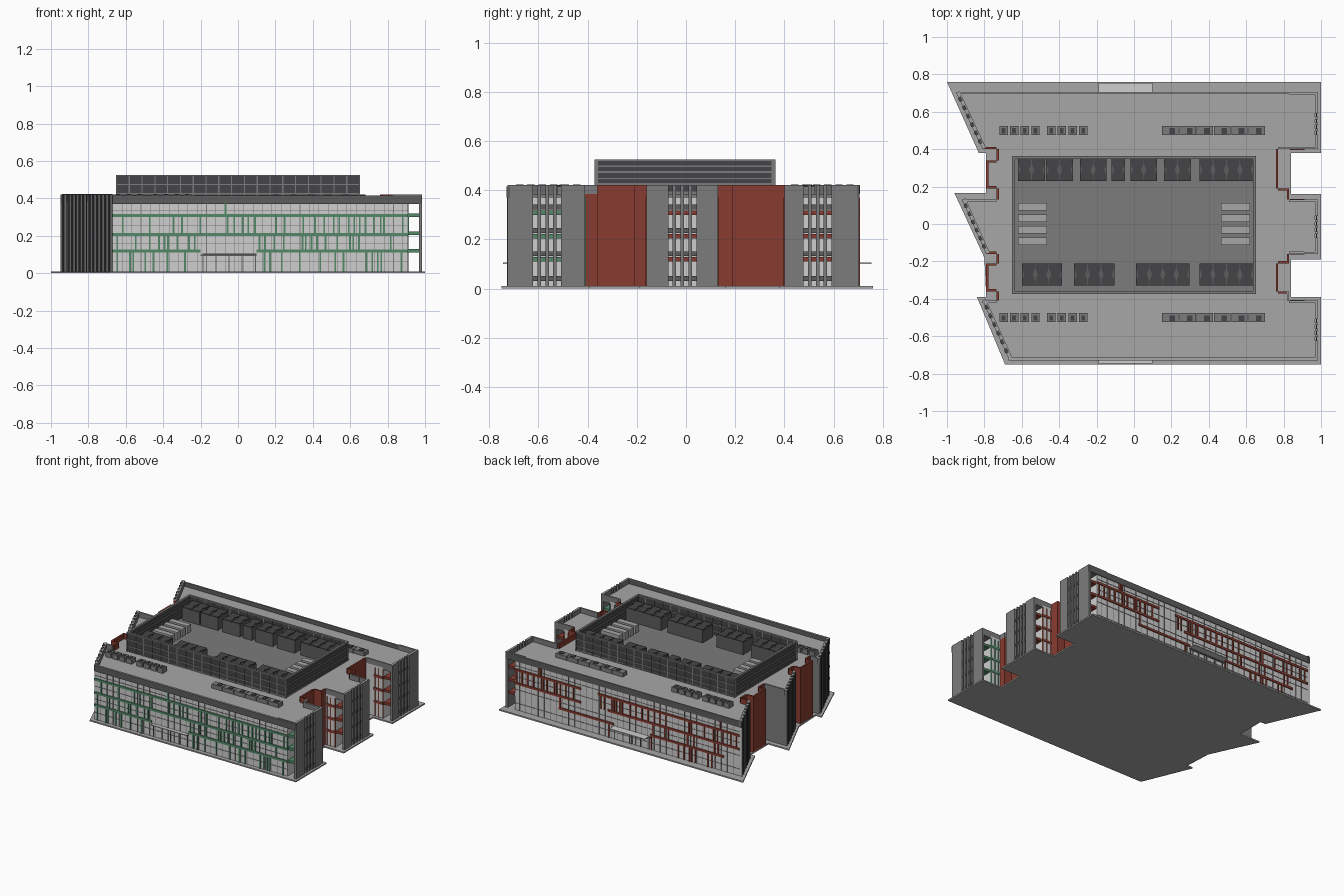
import bpy, bmesh, random
from mathutils import Vector

random.seed(4)
if "Cube" in bpy.data.objects:
    bpy.data.objects.remove(bpy.data.objects["Cube"])


def material(name, r, g, b):
    m = bpy.data.materials.new(name)
    m.use_nodes = True
    m.diffuse_color = (r, g, b, 1)
    m.node_tree.nodes["Principled BSDF"].inputs["Base Color"].default_value = (r, g, b, 1)
    return m


ROOF = material("light grey roof", .38, .39, .38)
WALL = material("mid grey wall", .2, .2, .2)
PARAPET = material("dark grey cladding", .11, .11, .11)
DARK = material("charcoal", .06, .06, .065)
GLASS = material("pale glazing", .62, .62, .62)
GREEN = material("green trim", .09, .25, .14)
RED = material("red trim", .25, .045, .03)


def prisms(name, shapes, mats, rule=None):
    """Extrude each (outline, z0, z1) upward into one object; rule picks a material per face."""
    bm = bmesh.new()
    for pts, z0, z1 in shapes:
        low = bm.faces.new([bm.verts.new((x, y, z0)) for x, y in pts])
        out = bmesh.ops.extrude_face_region(bm, geom=[low])
        top = [v for v in out["geom"] if isinstance(v, bmesh.types.BMVert)]
        bmesh.ops.translate(bm, verts=top, vec=(0, 0, z1 - z0))
    bmesh.ops.recalc_face_normals(bm, faces=bm.faces)
    for f in bm.faces:
        f.material_index = rule(f.normal, f.calc_center_median()) if rule else 0
    me = bpy.data.meshes.new(name)
    bm.to_mesh(me)
    bm.free()
    for m in mats:
        me.materials.append(m)
    ob = bpy.data.objects.new(name, me)
    bpy.context.collection.objects.link(ob)
    return ob


def box(x0, x1, y0, y1, z0, z1):
    return [(x0, y0), (x1, y0), (x1, y1), (x0, y1)], z0, z1


def strip(p, q, t, z0, z1):
    """Upright wall from p to q, thickened to the left of the direction of travel."""
    p, q = Vector(p), Vector(q)
    d = (q - p).normalized()
    n = Vector((-d.y, d.x)) * t
    return [tuple(p), tuple(q), tuple(q + n), tuple(p + n)], z0, z1


def top_light(n, c):
    return 1 if n.z > .5 else 0


# Ground slab
prisms("ground_slab", [([
    (-.69, -.75), (1, -.75), (1, -.39), (.84, -.39), (.84, -.19), (1, -.19), (1, .16),
    (.84, .16), (.84, .38), (1, .38), (1, .76), (-1, .76), (-.83, .38), (-.79, .38),
    (-.79, .165), (-.96, .165), (-.8, -.18), (-.79, -.39), (-.84, -.39)], 0, .01)], [ROOF])

# Main body: three wings joined by stepped red cores
DECK, TOP = .385, .422
right_side = [(.91, -.72), (.91, -.41), (.83, -.41), (.83, -.36), (.77, -.36), (.77, -.21),
              (.83, -.21), (.83, -.16), (.91, -.16), (.91, .13), (.83, .13), (.83, .19),
              (.77, .19), (.77, .4), (.91, .4), (.91, .7)]
left_side = [(-.95, .7), (-.81, .4), (-.735, .4), (-.735, .34), (-.79, .34), (-.79, .19),
             (-.735, .19), (-.735, .13), (-.92, .13), (-.79, -.16), (-.735, -.16),
             (-.735, -.21), (-.79, -.21), (-.79, -.36), (-.735, -.36), (-.735, -.41),
             (-.81, -.41), (-.67, -.72)]


def body_rule(n, c):
    if n.z > .5:
        return 0
    if abs(n.y) > .9:
        inner = abs(c.y) < .39 and (c.x < -.7 and c.x > -.8 or .76 < c.x < .82)
        return 3 if inner else (1 if c.x < -.7 else 2)
    if n.x > .9:
        return 2 if c.x > .85 else 3
    return 3 if n.x < -.99 else 1


prisms("main_body", [(right_side + left_side, .01, DECK)], [ROOF, WALL, GLASS, RED], body_rule)

# Parapets along the recesses and slanted ends
grey, red = [], []
for side in (right_side, left_side):
    for p, q in zip(side, side[1:]):
        if p[0] == q[0] == .91:
            continue
        slanted = p[0] != q[0] and p[1] != q[1]
        core = max(abs(p[0]), abs(q[0])) < .84 and not slanted and abs(p[1]) < .405
        (red if core else grey).append(strip(p, q, .02 if slanted else .012, DECK, TOP))
prisms("grey_parapets", grey, [WALL, ROOF], top_light)
prisms("red_parapets", red, [RED])
prisms("front_and_back_parapets", [
    box(-.67, .985, -.73, -.715, .37, .416), box(-.95, .985, .695, .705, .37, .416)],
    [PARAPET, ROOF], top_light)

# Slotted end screens, roof overhangs and balcony floors on the +x ends
wings = [("front", -.725, -.41, -.565, GREEN), ("middle", -.16, .13, -.015, RED),
         ("back", .4, .703, .535, RED)]
floors = (.11, .205, .3)
for name, y0, y1, mid, trim in wings:
    slots = [mid + .032 * (i - 1.5) for i in range(4)]
    edges = [y0] + [s + d for s in slots for d in (-.009, .009)] + [y1]
    prisms(name + "_end_screen", [box(.968, .985, a, b, .01, TOP)
           for a, b in zip(edges[::2], edges[1::2])], [WALL, ROOF], top_light)
    prisms(name + "_slot_spandrels", [box(.972, .978, s - .009, s + .009, z + .022, z + .042)
           for s in slots for z in floors + (.01,)], [PARAPET])
    prisms(name + "_overhang", [box(.91, .968, y0, y1, .37, DECK)], [WALL, ROOF], top_light)
    prisms(name + "_overhang_parapets", [box(.83, .97, y, y + .01, DECK, TOP)
           for y in (y0, y1 - .01)], [WALL, ROOF], top_light)
    prisms(name + "_balconies", [box(.91, .968, y0 + .01, y1 - .01, z, z + .018)
           for z in floors], [trim])
    # Window bands on the flanks facing the gaps
    flank = []
    for y, d in ((y0, -1), (y1, 1)):
        if abs(y) < .6:
            flank += [box(.835, .912, y - .004, y + .004, z, z + .018) for z in floors]
            flank += [box(x, x + .006, y - .004, y + .004, .01, .37) for x in (.84, .87, .905)]
    prisms(name + "_flank_trim", flank, [trim])

# Dark vertical slots on the slanted ends
slots = []
for a, b in (((-.95, .7), (-.81, .4)), ((-.92, .13), (-.79, -.16)), ((-.81, -.41), (-.67, -.72))):
    a, b = Vector(a), Vector(b)
    for t in (.12, .27, .42, .57, .72, .87):
        slots.append(strip(a.lerp(b, t - .025), a.lerp(b, t + .025), -.004, .01, .423))
        slots.append(strip(a.lerp(b, t - .04), a.lerp(b, t + .04), .014, .415, .424))
prisms("slanted_end_slots", slots, [DARK])


# Long glazed facades with coloured bands, irregular fins and thin mullions
def facade(name, y, x0, x1, trim, bands, clear, density):
    d = .007
    parts = [box(a, b, y - d, y + d, z, z + .016) for a, b, z in bands]
    levels = (.01,) + floors
    for lo, hi, p in zip(levels, floors + (.37,), density):
        x = x0 + .02
        while x < x1:
            blocked = any(a < x < b and lo < top for a, b, top in clear)
            if random.random() < p and not blocked:
                parts.append(box(x, x + .009, y - d, y + d, lo, hi))
            x += random.choice((.018, .03, .045, .05))
    prisms(name + "_trim", parts, [trim])
    n = int((x1 - x0) / .05)
    lines = [box(x0 + i * .05, x0 + i * .05 + .003, y - .003, y + .003, .01, .37)
             for i in range(1, n + 1)]
    lines += [box(x0, x1, y - .003, y + .003, z, z + .002) for z in (.06, .16, .255, .335)]
    prisms(name + "_mullions", lines, [WALL])


facade("front_facade", -.72, -.67, .91, GREEN,
       [(-.67, .91, .3), (-.67, .91, .2), (-.67, -.2, .11), (.1, .91, .11)],
       [(-.21, .1, .2)], (.55, .6, .65, .12))
facade("back_facade", .7, -.93, .91, RED,
       [(-.93, .23, .3), (.37, .91, .3), (-.93, .15, .2), (.37, .91, .2),
        (-.8, -.2, .11), (.1, .55, .11)],
       [(-.2, .1, .2), (.23, .37, .4), (-.93, -.8, .2), (.55, .91, .15)], (.25, .55, .75, .05))

# Entrance canopies and doors
canopies, doors = [], []
for y0, y1, wall in ((-.745, -.72, -.72), (.7, .755, .7)):
    canopies.append(box(-.19, .1, y0, y1, .1, .106))
    doors += [box(x, x + .005, wall - .005, wall + .005, .01, .1)
              for x in (-.19, -.12, -.05, .02, .09)]
    doors.append(box(-.2, .1, wall - .006, wall + .006, .092, .1))
prisms("entrance_canopies", canopies, [GLASS])
prisms("entrance_doors", doors, [PARAPET])

# Rooftop plant enclosure: open screen of dark panels in a grey frame
X, Y0, Y1, H = .65, -.37, .36, .525
prisms("plant_deck", [box(-X, X, Y0, Y1, DECK, .395)], [WALL])
ring = [(-X, Y0), (X, Y0), (X, Y1), (-X, Y1)]
pairs = list(zip(ring, ring[1:] + ring[:1]))
prisms("plant_screen_panels", [strip(p, q, .01, DECK, H) for p, q in pairs], [DARK])
frame = []
for p, q in pairs:
    p, q = Vector(p), Vector(q)
    d = (q - p).normalized()
    out = Vector((d.y, -d.x)) * .003
    for z in (.422, .471, .519):
        frame.append(strip(p + out, q + out, .016, z, z + .007))
    if abs(d.x) > .5:
        for i in range(20):
            c = p.lerp(q, i / 19) + out
            frame.append(strip(c - d * .003, c + d * .003, .016, DECK, H))
    else:
        frame += [strip(p + out, q + out, .016, z, z + .005) for z in (.445, .495)]
prisms("plant_screen_frame", frame, [WALL])

# Cooling units in two rows, each with a waisted dark top
casings, tops = [], []
rows = [(.23, .35, [(-.62, 2), (-.47, 2), (-.29, 2), (-.12, 1), (-.02, 2), (.16, 2), (.35, 4)]),
        (-.33, -.21, [(-.6, 3), (-.32, 3), (.01, 4), (.35, 4)])]
for y0, y1, groups in rows:
    for start, count in groups:
        casings.append(box(start, start + .072 * count, y0, y1, .395, .485))
        for i in range(count):
            a, b, m = start + .072 * i + .002, start + .072 * (i + 1) - .002, (y0 + y1) / 2
            tops.append(([(a, y0), (b, y0), (b, m - .03), (b - .012, m), (b, m + .03), (b, y1),
                          (a, y1), (a, m + .03), (a + .012, m), (a, m - .03)], .485, .493))
prisms("cooling_unit_casings", casings, [PARAPET])
prisms("cooling_unit_tops", tops, [DARK])

# Pale air handlers at both ends of the deck
prisms("air_handlers", [box(x, x + .155, y - .02, y + .02, .395, .45)
       for x in (-.62, .465) for y in (-.093, -.031, .031, .093)], [ROOF])

# Small roof lights either side of the plant enclosure
lights, vents = [], []
for y in (-.5, .5):
    for start in (-.72, -.465):
        for i in range(4):
            x = start + .057 * i
            lights.append(box(x, x + .045, y - .025, y + .025, DECK, .42))
            vents.append(box(x + .012, x + .032, y - .015, y + .012, .42, .424))
    for i in range(6):
        x = .15 + .0925 * i
        lights.append(box(x, x + .088, y - .025, y + .025, DECK, .415))
        vents.append(box(x + .04, x + .07, y - .018, y + .012, .415, .42))
prisms("roof_lights", lights, [WALL])
prisms("roof_light_vents", vents, [DARK])
